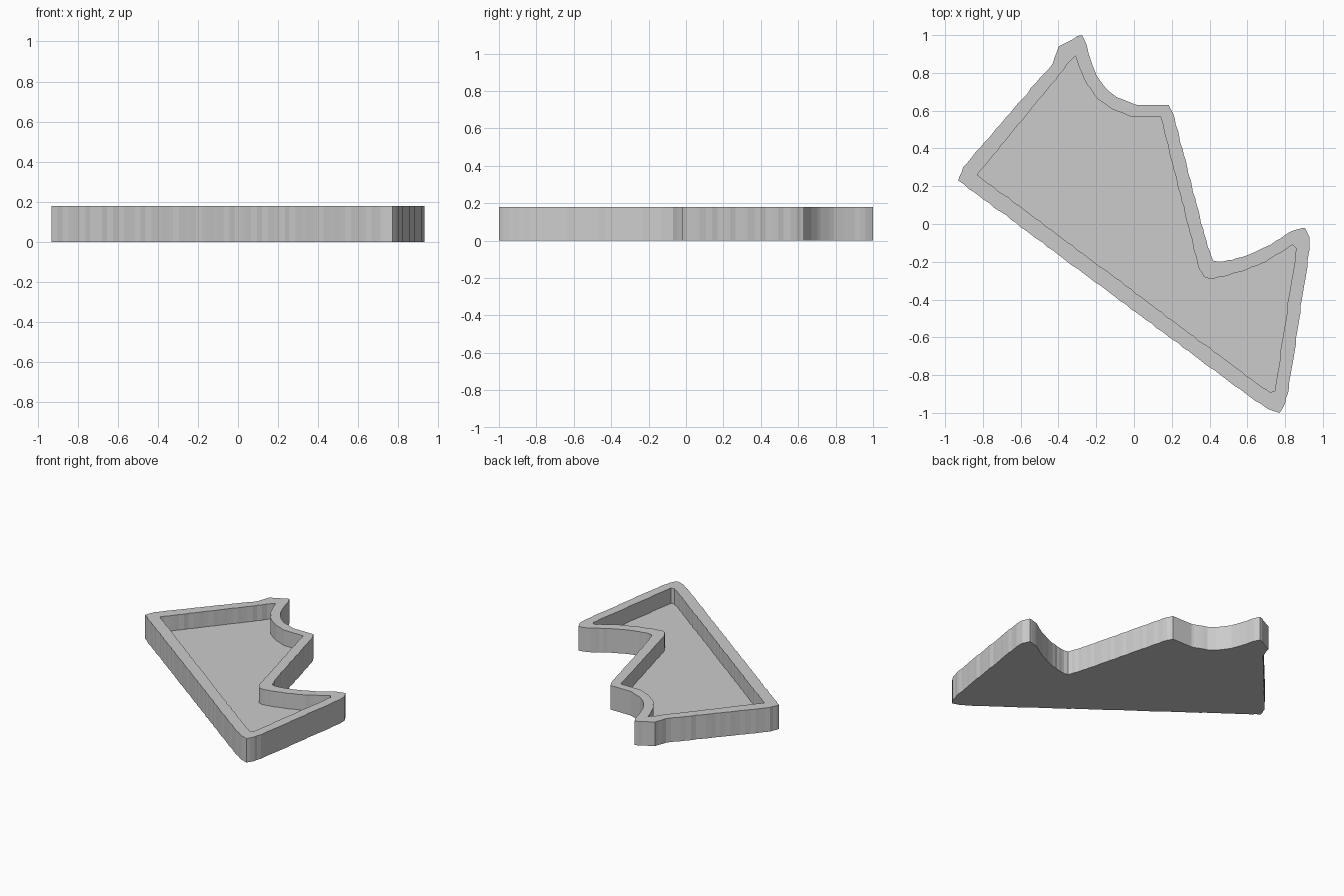
import bpy
import bmesh
import math
from mathutils import Vector

HEIGHT = 0.18
FLOOR = 0.065
STEP = 0.035     # spacing of the wall facets
GRID = 0.006     # facet corners sit on this grid, giving slightly stepped walls

# Outlines of the tray, clockwise from the left corner
OUTER = [(-.93, .23), (-.905, .3), (-.43, .85), (-.4, .94), (-.32, .98),
         (-.3, .995), (-.275, 1), (-.255, .96), (-.23, .87), (-.2, .79),
         (-.15, .72), (-.09, .67), (0, .635), (.04, .63), (.185, .63),
         (.205, .59), (.24, .46), (.39, -.12), (.42, -.195), (.45, -.2),
         (.52, -.19), (.6, -.165), (.7, -.12), (.82, -.045), (.86, -.03),
         (.905, -.02), (.93, -.07), (.93, -.13), (.82, -.87), (.8, -.95),
         (.77, -1), (.71, -.98), (.62, -.92)]
INNER = [(-.83, .26), (-.33, .87), (-.31, .89), (-.29, .83), (-.25, .74),
         (-.19, .66), (-.11, .605), (-.02, .57), (.14, .57), (.17, .45),
         (.345, -.24), (.37, -.28), (.4, -.29), (.47, -.28), (.6, -.24),
         (.7, -.2), (.81, -.13), (.84, -.11), (.86, -.13), (.745, -.885),
         (.72, -.89), (.68, -.865)]


def facet(outline):
    """Split long sides into short facets and snap the new corners to the grid."""
    result = []
    for i, point in enumerate(outline):
        start = Vector(point)
        end = Vector(outline[(i + 1) % len(outline)])
        count = max(1, math.ceil((end - start).length / STEP))
        result.append(start)
        for k in range(1, count):
            p = start.lerp(end, k / count)
            result.append(Vector((round(p.x / GRID) * GRID,
                                  round(p.y / GRID) * GRID)))
    return result


def ring(bm, points, z):
    return [bm.verts.new((p.x, p.y, z)) for p in points]


def wall(bm, low, high):
    """Join two matching rings with vertical faces."""
    for i in range(len(low)):
        j = (i + 1) % len(low)
        bm.faces.new((low[i], low[j], high[j], high[i]))


def loop_edges(bm, verts):
    return [bm.edges.get((v, verts[(i + 1) % len(verts)]))
            for i, v in enumerate(verts)]


def build_tray(material):
    outer, inner = facet(OUTER), facet(INNER)
    bm = bmesh.new()
    # Outer wall and underside
    base, outer_top = ring(bm, outer, 0), ring(bm, outer, HEIGHT)
    wall(bm, base, outer_top)
    bm.faces.new(base)
    # Recess wall and floor
    floor, inner_top = ring(bm, inner, FLOOR), ring(bm, inner, HEIGHT)
    wall(bm, floor, inner_top)
    bm.faces.new(floor)
    # Flat rim between the two outlines
    bmesh.ops.triangle_fill(bm, use_beauty=True, normal=(0, 0, 1),
                            edges=loop_edges(bm, outer_top) + loop_edges(bm, inner_top))
    bmesh.ops.recalc_face_normals(bm, faces=bm.faces[:])
    mesh = bpy.data.meshes.new("tray")
    bm.to_mesh(mesh)
    bm.free()
    mesh.materials.append(material)
    tray = bpy.data.objects.new("tray", mesh)
    bpy.context.collection.objects.link(tray)
    return tray


default_cube = bpy.data.objects.get("Cube")
if default_cube:
    bpy.data.objects.remove(default_cube, do_unlink=True)

# Plain grey finish
grey = bpy.data.materials.new("plain grey")
grey.use_nodes = True
colour = (0.6, 0.6, 0.6, 1)
grey.diffuse_color = colour
grey.node_tree.nodes["Principled BSDF"].inputs["Base Color"].default_value = colour

build_tray(grey)
